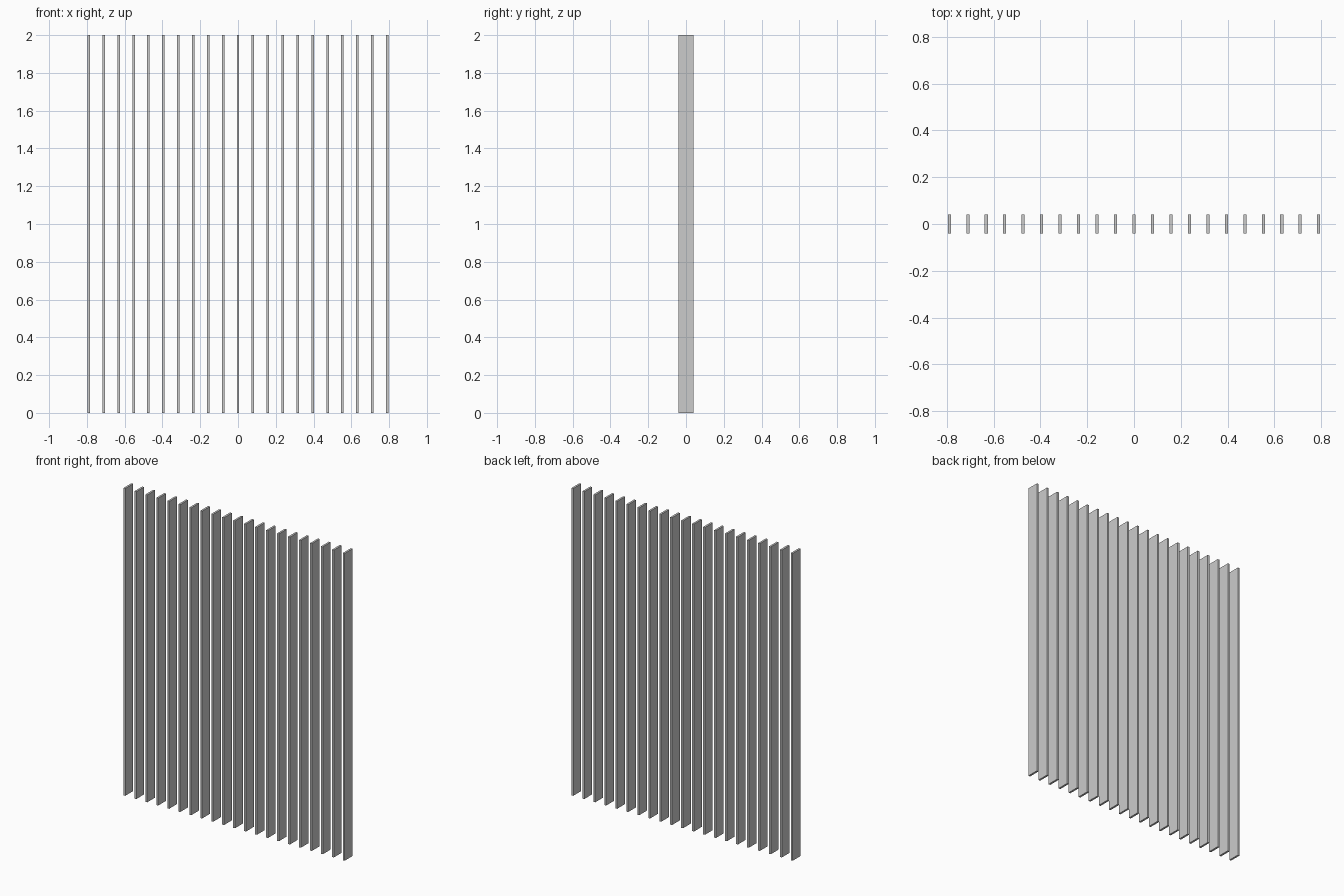
import bpy

if "Cube" in bpy.data.objects:
    bpy.data.objects.remove(bpy.data.objects["Cube"])

COUNT = 21
PITCH = 0.079
THICK, DEPTH, HEIGHT = 0.013, 0.08, 2.0

# One thin vertical slat, repeated evenly along x
for i in range(COUNT):
    x = (i - (COUNT - 1) / 2) * PITCH
    bpy.ops.mesh.primitive_cube_add(size=1, location=(x, 0, HEIGHT / 2))
    slat = bpy.context.object
    slat.name = f"slat_{i + 1:02d}"
    slat.scale = (THICK, DEPTH, HEIGHT)
    bpy.ops.object.transform_apply(location=False, rotation=False, scale=True)
